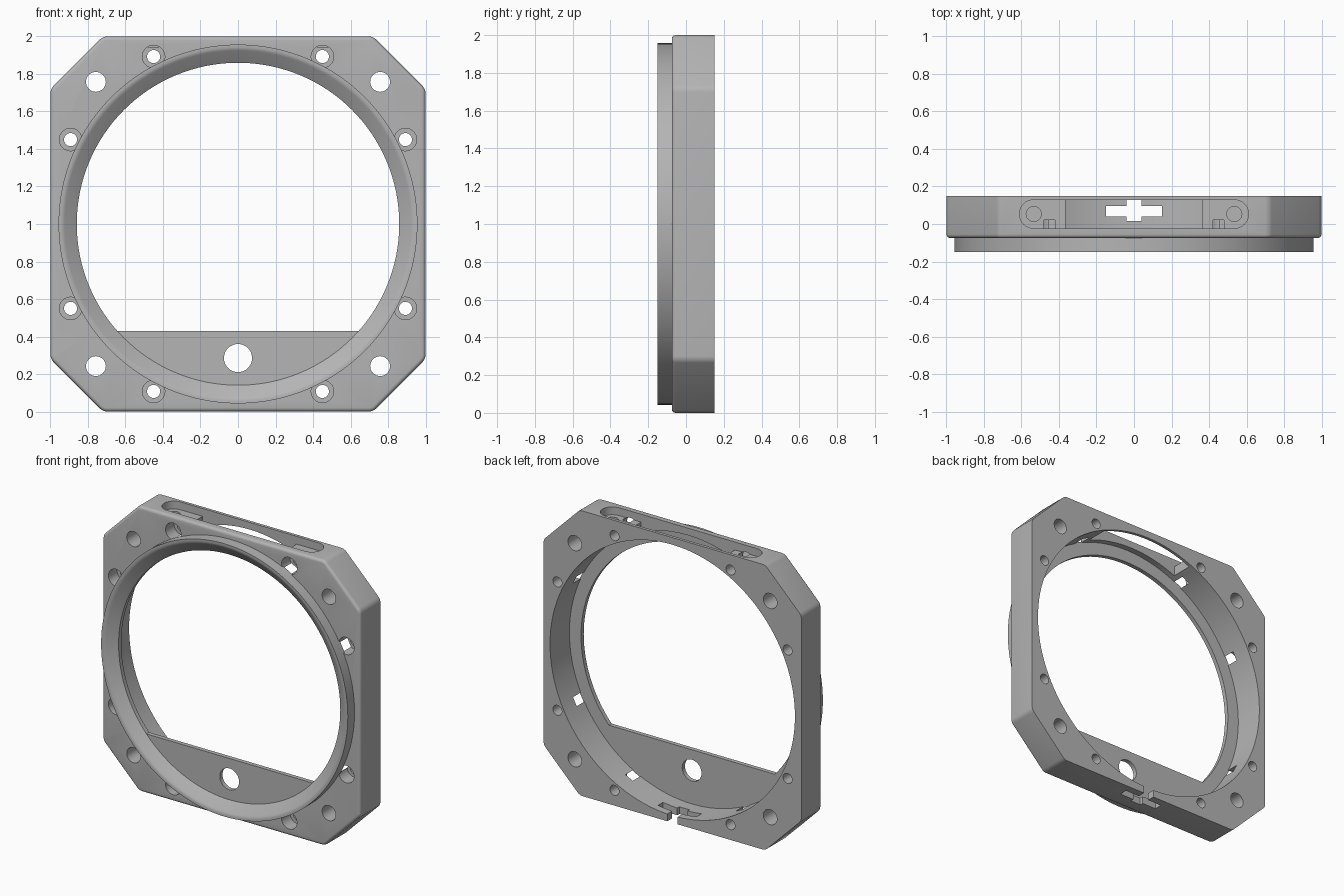
import bpy, bmesh, math
from mathutils import Matrix, Vector

old = bpy.data.objects.get("Cube")
if old:
    bpy.data.objects.remove(old, do_unlink=True)

grey = bpy.data.materials.new("plain grey")
grey.use_nodes = True
COLOUR = (0.46, 0.46, 0.46, 1)
grey.diffuse_color = COLOUR
grey.node_tree.nodes["Principled BSDF"].inputs["Base Color"].default_value = COLOUR

FRONT, BACK, STEP = -0.075, 0.15, -0.065   # depths of body faces and inner step
BORE, MID = 0.95, 1.0                      # bore radius and centre height


def finish(name, bm):
    bmesh.ops.recalc_face_normals(bm, faces=bm.faces)
    mesh = bpy.data.meshes.new(name)
    bm.to_mesh(mesh)
    bm.free()
    mesh.materials.append(grey)
    ob = bpy.data.objects.new(name, mesh)
    bpy.context.collection.objects.link(ob)
    return ob


def prism(points, y0, y1):
    """Extrude an (x, z) outline from y0 to y1."""
    bm = bmesh.new()
    face = bm.faces.new([bm.verts.new((x, y0, z)) for x, z in points])
    new = bmesh.ops.extrude_face_region(bm, geom=[face])["geom"]
    bmesh.ops.translate(bm, vec=(0, y1 - y0, 0),
                        verts=[v for v in new if isinstance(v, bmesh.types.BMVert)])
    bmesh.ops.recalc_face_normals(bm, faces=bm.faces)
    return bm


def arc(r, cx, cz, a0, a1, n):
    return [(cx + r * math.cos(a0 + (a1 - a0) * i / n),
             cz + r * math.sin(a0 + (a1 - a0) * i / n)) for i in range(n + 1)]


def circle(r, cx, cz, n=32):
    return arc(r, cx, cz, 0, math.tau, n)[:-1]


def box(x0, x1, y0, y1, z0, z1):
    return prism([(x0, z0), (x1, z0), (x1, z1), (x0, z1)], y0, y1)


def upright(points, z0, z1):
    """Extrude an (x, y) outline from z0 to z1."""
    bm = prism(points, -z0, -z1)
    bmesh.ops.rotate(bm, verts=bm.verts, cent=(0, 0, 0),
                     matrix=Matrix.Rotation(-math.pi / 2, 3, 'X'))
    # the rotation sends (x, y, z) to (x, z, -y)
    return bm


def cut(ob, bm):
    cutter = finish("cutter", bm)
    cutter.hide_render = True
    mod = ob.modifiers.new("cut", 'BOOLEAN')
    mod.operation, mod.solver, mod.object = 'DIFFERENCE', 'EXACT', cutter
    bpy.context.view_layer.objects.active = ob
    bpy.ops.object.modifier_apply(modifier=mod.name)
    bpy.data.objects.remove(cutter, do_unlink=True)


def smooth(ob):
    bpy.ops.object.select_all(action='DESELECT')
    ob.select_set(True)
    bpy.context.view_layer.objects.active = ob
    bpy.ops.object.shade_smooth_by_angle(angle=math.radians(28))


# Frame body: octagon with softened corners and a rounded front rim
s, c = 1.0, 0.72
outline = [(c, s), (s, c), (s, -c), (c, -s), (-c, -s), (-s, -c), (-s, c), (-c, s)]
bm = prism([(x, z + MID) for x, z in outline], FRONT, BACK)
corners = [e for e in bm.edges if abs(e.verts[0].co.y - e.verts[1].co.y) > 0.1]
bmesh.ops.bevel(bm, geom=corners, offset=0.02, segments=4, profile=0.5, affect='EDGES')
rim = [e for e in bm.edges if all(v.co.y < FRONT + 0.001 for v in e.verts)]
bmesh.ops.bevel(bm, geom=rim, offset=0.02, segments=4, profile=0.5, affect='EDGES')
body = finish("frame_body", bm)

# Main bore
cut(body, prism(circle(BORE, 0, MID, 128), -0.3, 0.3))

# Screw holes with counterbores, and plain corner holes
for sx in (-1, 1):
    for sz in (-1, 1):
        for x, z in ((0.45, 0.893), (0.893, 0.45)):
            cut(body, prism(circle(0.035, sx * x, MID + sz * z), -0.3, 0.3))
            cut(body, prism(circle(0.06, sx * x, MID + sz * z), -0.3, 0.02))
        cut(body, prism(circle(0.053, sx * 0.758, MID + sz * 0.758), -0.3, 0.3))

# Top pocket: shallow rounded recess, open middle, two screw holes
slot_y, slot_r, slot_x = 0.053, 0.076, 0.535
pocket = (arc(slot_r, slot_x, slot_y, -math.pi / 2, math.pi / 2, 16)
          + arc(slot_r, -slot_x, slot_y, math.pi / 2, 1.5 * math.pi, 16))
cut(body, upright(pocket, 1.945, 2.1))
cut(body, box(-0.365, 0.365, slot_y - slot_r, slot_y + slot_r, 1.7, 2.1))
for sx in (-1, 1):
    cut(body, upright(circle(0.04, sx * slot_x, slot_y), 1.85, 2.1))

# Bottom cable slots: one across, one open to the back
cut(body, box(-0.15, 0.15, 0.04, 0.097, -0.1, 0.2))
cut(body, box(-0.04, 0.04, 0.016, 0.3, -0.1, 0.2))
smooth(body)

# Front lip: lathed ring with a conical mouth
profile = [(0.86, STEP), (0.957, STEP), (0.957, -0.15), (0.942, -0.15),
           (0.932, -0.147), (0.924, -0.142), (0.86, -0.095)]
bm = bmesh.new()
steps = 128
rings = [[bm.verts.new((r * math.cos(a), y, MID + r * math.sin(a))) for r, y in profile]
         for a in (math.tau * i / steps for i in range(steps))]
for i in range(steps):
    p, q = rings[i], rings[(i + 1) % steps]
    for j in range(len(profile)):
        k = (j + 1) % len(profile)
        bm.faces.new((p[j], p[k], q[k], q[j]))
smooth(finish("front_lip", bm))

# Lower plate: circle segment with one round hole
plate_r, plate_top = 0.865, 0.43
tilt = math.asin((MID - plate_top) / plate_r)
plate = finish("lower_plate", prism(
    arc(plate_r, 0, MID, math.pi + tilt, math.tau - tilt, 48), -0.095, STEP))
cut(plate, prism(circle(0.075, 0, 0.285, 40), -0.3, 0.3))
smooth(plate)
